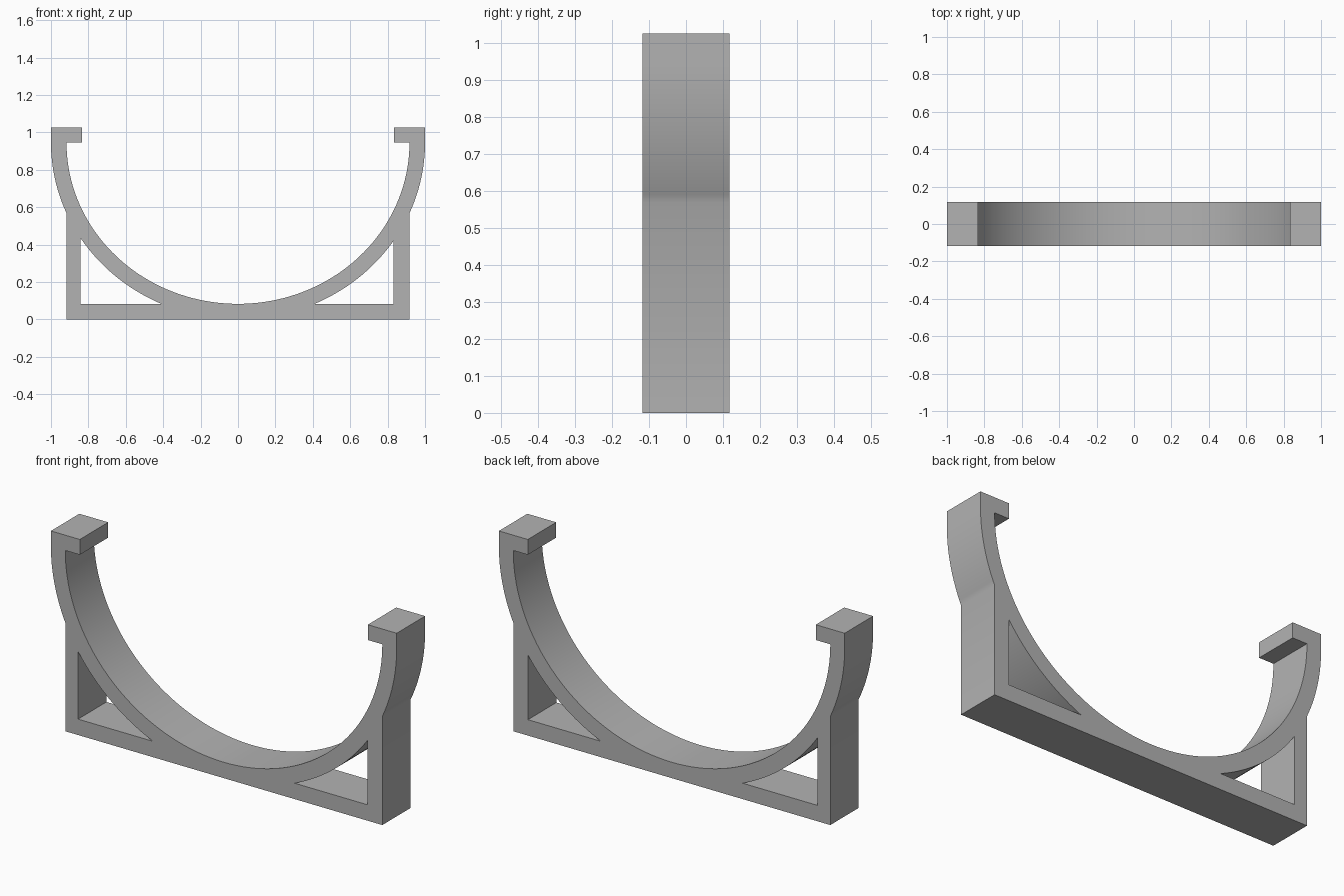
import bpy, bmesh
from math import sin, cos, asin, acos, pi, radians
from mathutils import Matrix

old = bpy.data.objects.get("Cube")
if old:
    bpy.data.objects.remove(old, do_unlink=True)

DEPTH = 0.235        # front to back
RIM = 0.945          # height where the cradle arc ends
TOP = 1.025          # top of the hooks
WALL = 0.083         # wall and base thickness
FOOT = 1 - WALL      # half width of the base
HOOK = 0.833         # inner end of the hooks


def arc(a, b, start, end, steps):
    """Points on an ellipse about the rim centre; angle 0 is straight down."""
    angles = [start + (end - start) * i / steps for i in range(steps + 1)]
    return [(a * sin(t), RIM - b * cos(t)) for t in angles]


# Outer silhouette: base, posts, arms, hooks and inner cradle arc
arm = arc(1, RIM, asin(FOOT), pi / 2, 16)
right_side = [(FOOT, 0)] + arm + [(1, TOP), (HOOK, TOP), (HOOK, RIM)]
left_side = [(-x, z) for x, z in reversed(right_side)]
cradle = arc(FOOT, RIM - WALL, pi / 2, -pi / 2, 80)
outline = right_side + cradle + left_side

# Triangular openings between arc, post and base
def opening(side, post_x):
    curve = arc(1, RIM, acos((RIM - WALL) / RIM), asin(post_x), 24)
    return [(side * x, z) for x, z in curve + [(post_x, WALL)]]


loops = [outline, opening(1, 0.832), opening(-1, 0.843)]

# Fill the profile and extrude it through the depth
data = bpy.data.curves.new("cradle_profile", "CURVE")
data.dimensions = "2D"
data.fill_mode = "BOTH"
data.extrude = DEPTH / 2
for points in loops:
    spline = data.splines.new("POLY")
    spline.points.add(len(points) - 1)
    for p, (x, z) in zip(spline.points, points):
        p.co = (x, z, 0, 1)
    spline.use_cyclic_u = True
bracket = bpy.data.objects.new("cradle_bracket", data)
bpy.context.collection.objects.link(bracket)
bpy.ops.object.select_all(action="DESELECT")
bracket.select_set(True)
bpy.context.view_layer.objects.active = bracket
bpy.ops.object.convert(target="MESH")
bracket = bpy.context.object

# Stand upright and weld the caps to the walls
mesh = bracket.data
bm = bmesh.new()
bm.from_mesh(mesh)
bmesh.ops.transform(bm, matrix=Matrix.Rotation(pi / 2, 4, "X"), verts=bm.verts)
bmesh.ops.remove_doubles(bm, verts=bm.verts, dist=0.0002)
bmesh.ops.recalc_face_normals(bm, faces=bm.faces)
bm.to_mesh(mesh)
bm.free()
bpy.ops.object.shade_smooth_by_angle(angle=radians(30))

# Plain grey finish
grey = bpy.data.materials.new("plain_grey")
grey.use_nodes = True
colour = (0.45, 0.45, 0.45, 1)
grey.diffuse_color = colour
grey.node_tree.nodes["Principled BSDF"].inputs["Base Color"].default_value = colour
mesh.materials.clear()
mesh.materials.append(grey)
